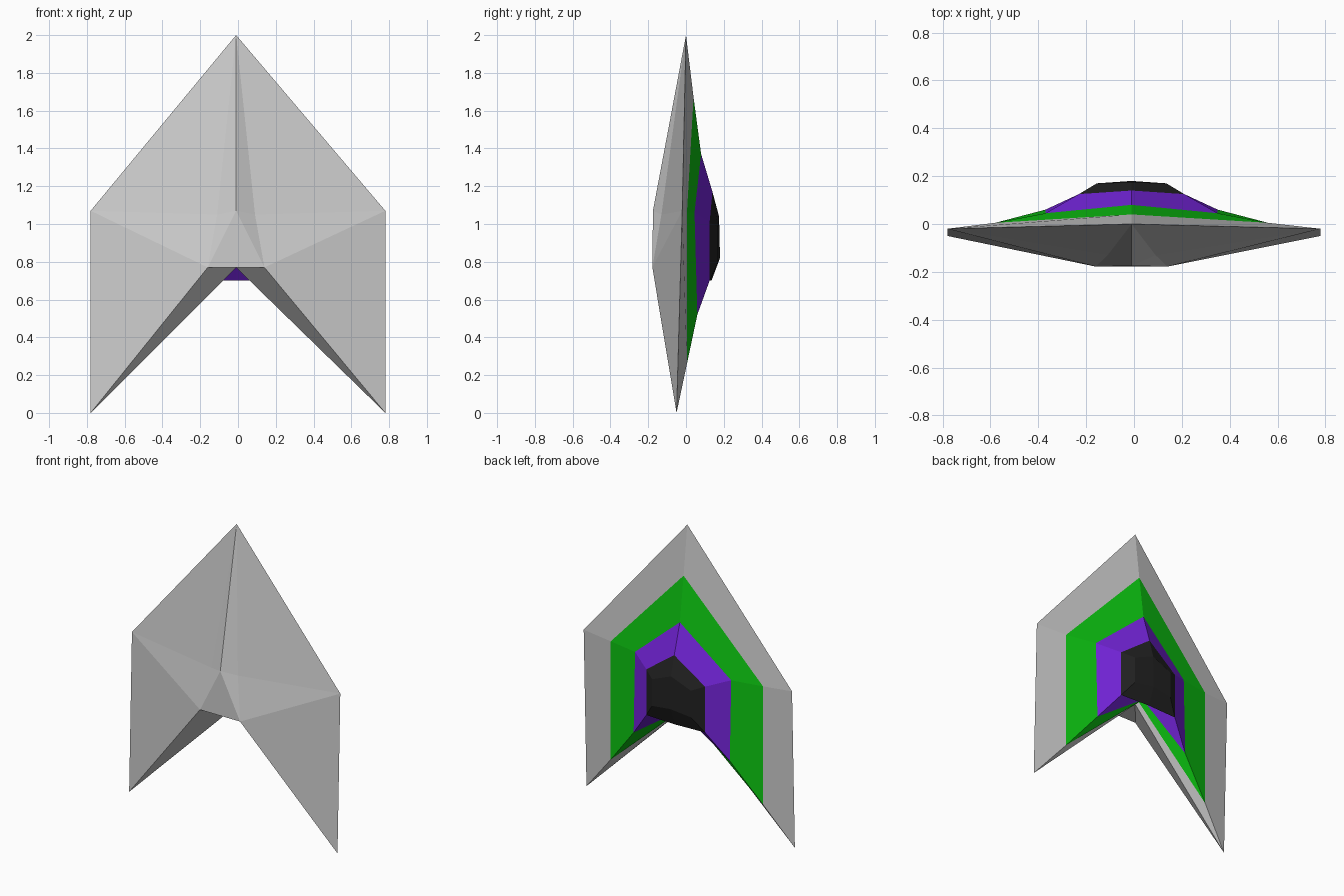
import bpy, bmesh

if "Cube" in bpy.data.objects:
    bpy.data.objects.remove(bpy.data.objects["Cube"])

CX = -0.01  # the raised centre sits slightly left of the outline


def material(name, rgb):
    m = bpy.data.materials.new(name)
    m.diffuse_color = (*rgb, 1)
    m.use_nodes = True
    m.node_tree.nodes["Principled BSDF"].inputs["Base Color"].default_value = m.diffuse_color
    return m


def make(name, faces, mat=None):
    """Build a flat-shaded mesh from polygons given as point tuples."""
    bm = bmesh.new()
    for f in faces:
        bm.faces.new([bm.verts.new(p) for p in f])
    bmesh.ops.remove_doubles(bm, verts=bm.verts, dist=1e-4)
    me = bpy.data.meshes.new(name)
    bm.to_mesh(me)
    bm.free()
    ob = bpy.data.objects.new(name, me)
    bpy.context.collection.objects.link(ob)
    if mat:
        me.materials.append(mat)
    return ob


def chevron(top, shoulder, foot, notch, cx=CX):
    """Six-point arrow ring, mirrored about cx; top and notch are (y, z)."""
    (sx, *s), (fx, *f) = shoulder, foot
    return [(CX, *top), (cx - sx, *s), (cx - fx, *f),
            (CX, *notch), (cx + fx, *f), (cx + sx, *s)]


def band(outer, inner):
    """Quads joining two chevron rings, facing backwards."""
    return [(outer[i], outer[(i + 1) % 6], inner[(i + 1) % 6], inner[i])[::-1]
            for i in range(6)]


# Stepped chevron rings, from the outline to the rear cap
outline = chevron((0, 2), (.78, -.02, 1.07), (.78, -.05, 0), (0, .77), 0)
green_r = chevron((.04, 1.67), (.57, .005, 1.06), (.57, .005, .26), (.035, .77))
purple_r = chevron((.08, 1.37), (.36, .045, 1.06), (.36, .06, .52), (.075, .77))
black_r = chevron((.14, 1.17), (.22, .125, 1.01), (.22, .125, .70), (.135, .70))
cap_r = chevron((.175, 1.04), (.145, .17, .98), (.145, .17, .80), (.18, .82))

# Grey body: front facets, notch underside and rear rim
top, ls, lf, back_notch, rf, rs = outline
ridge, lip = (CX, -.175, 1.07), (CX, -.178, .77)
body = band(outline, green_r)
for s, sh, ft in ((1, rs, rf), (-1, ls, lf)):
    p = (CX + s * .1, -.13, 1.05)
    q = (CX + s * .15, -.178, .77)
    for f in ((top, ridge, p), (top, p, sh), (sh, p, q), (sh, q, ft),
              (ridge, lip, q), (ridge, q, p),
              (ft, q, back_notch), (q, lip, back_notch)):
        body.append(f if s < 0 else f[::-1])
for i, f in enumerate(body[6:]):
    body[6 + i] = f[::-1] if i % 8 in (0, 1, 2, 3) else f
grey = make("arrow_body", body)
bm = bmesh.new()
bm.from_mesh(grey.data)
bmesh.ops.recalc_face_normals(bm, faces=bm.faces)
# the open shell must face away from its middle: the ridge faces look to -y
ref = min(bm.faces, key=lambda f: f.calc_center_median().y)
if ref.normal.y > 0:
    bmesh.ops.reverse_faces(bm, faces=bm.faces)
bm.to_mesh(grey.data)
bm.free()

# Coloured rear steps
make("green_band", band(green_r, purple_r), material("green", (.004, .58, .006)))
purple = band(purple_r, black_r)
# the right underside folds along the other diagonal
quad = purple.pop(3)
purple += [(quad[0], quad[1], quad[3]), (quad[1], quad[2], quad[3])]
quad = purple.pop(2)
purple += [(quad[0], quad[1], quad[2]), (quad[0], quad[2], quad[3])]
for ob in (make("purple_band", purple, material("purple", (.18, .018, .72))),
           make("black_cap",
                band(black_r, cap_r) + [
                    (cap_r[0], cap_r[5], cap_r[4], cap_r[3]),
                    (cap_r[0], cap_r[3], cap_r[2], cap_r[1])],
                material("black", (.016, .016, .016))),
           bpy.data.objects["green_band"]):
    bm = bmesh.new()
    bm.from_mesh(ob.data)
    bmesh.ops.recalc_face_normals(bm, faces=bm.faces)
    ref = max(bm.faces, key=lambda f: abs(f.normal.y))
    if ref.normal.y < 0:
        bmesh.ops.reverse_faces(bm, faces=bm.faces)
    bm.to_mesh(ob.data)
    bm.free()
